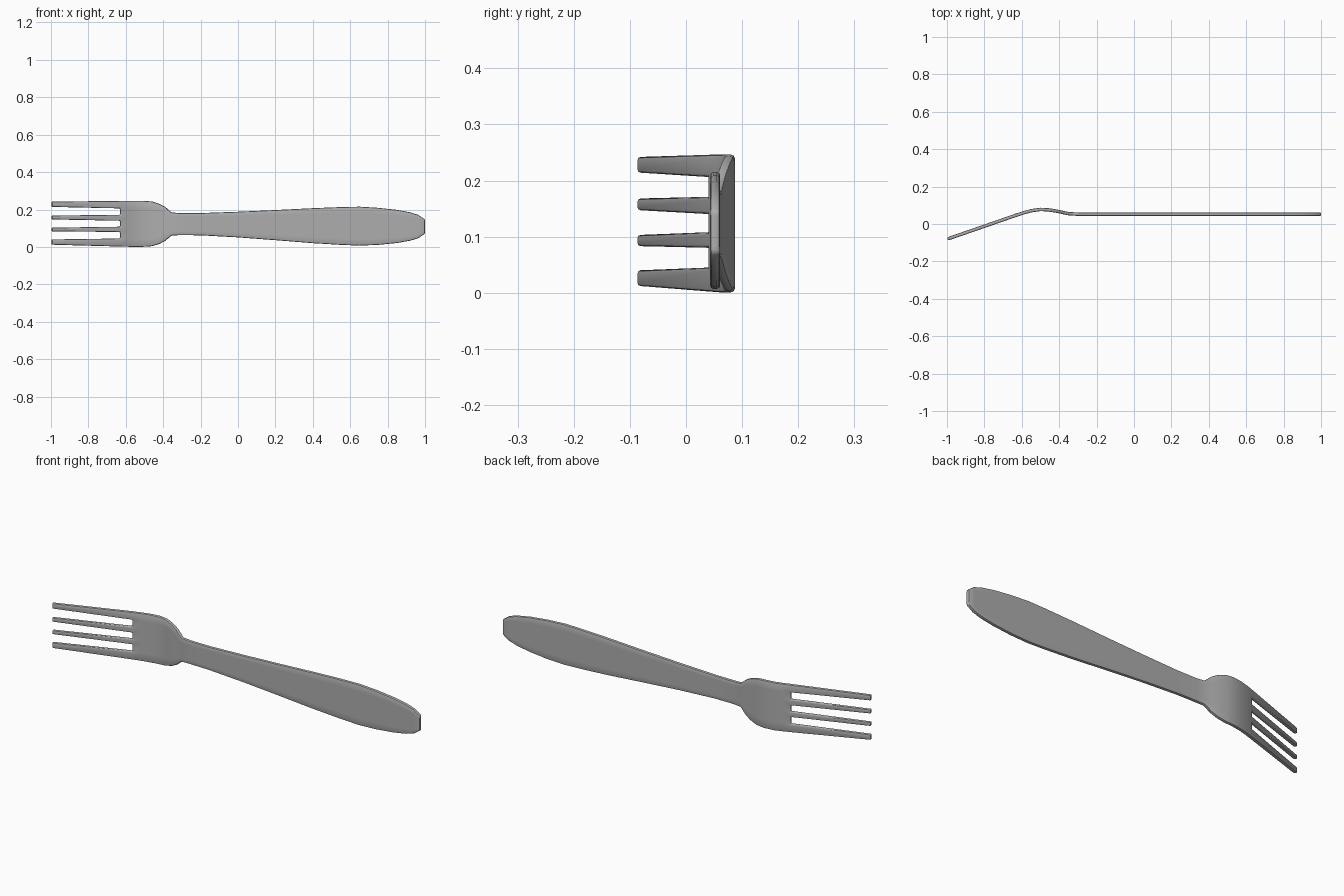
import bpy, bmesh, math

THICK = 0.018

# Stations along the fork: x, y bend, lower edge z, upper edge z
stations = [
    (-0.997, -0.080, 0.011, 0.243),
    (-0.63, 0.047, 0.002, 0.246),
    (-0.59, 0.060, 0.001, 0.246),
    (-0.55, 0.071, 0.000, 0.246),
    (-0.50, 0.078, 0.001, 0.246),
    (-0.46, 0.076, 0.004, 0.243),
    (-0.42, 0.070, 0.016, 0.230),
    (-0.39, 0.064, 0.032, 0.214),
    (-0.355, 0.056, 0.061, 0.184),
    (-0.31, 0.053, 0.063, 0.181),
    (-0.20, 0.052, 0.062, 0.181),
    (0.00, 0.052, 0.051, 0.188),
    (0.20, 0.052, 0.036, 0.197),
    (0.40, 0.052, 0.020, 0.207),
    (0.55, 0.052, 0.011, 0.213),
    (0.65, 0.052, 0.007, 0.215),
    (0.75, 0.052, 0.011, 0.209),
    (0.85, 0.052, 0.021, 0.198),
    (0.92, 0.052, 0.033, 0.185),
    (0.965, 0.052, 0.047, 0.171),
    (1.0, 0.052, 0.071, 0.146),
]
# Tine edges as z values at the tips and at the roots
tips = [0.012, 0.040, 0.083, 0.103, 0.147, 0.168, 0.214, 0.242]
roots = [0.002, 0.045, 0.080, 0.108, 0.140, 0.171, 0.206, 0.246]
fractions = [(z - roots[0]) / (roots[-1] - roots[0]) for z in roots]

# Flat bent sheet: strips run lengthwise, gaps between tines left open
bm = bmesh.new()
rows = []
for i, (x, y, lo, hi) in enumerate(stations):
    zs = tips if i == 0 else [lo + f * (hi - lo) for f in fractions]
    rows.append([bm.verts.new((x, y, z)) for z in zs])
for i in range(len(rows) - 1):
    for j in range(7):
        if i == 0 and j % 2:
            continue
        bm.faces.new((rows[i][j], rows[i + 1][j], rows[i + 1][j + 1], rows[i][j + 1]))
bmesh.ops.recalc_face_normals(bm, faces=bm.faces)
mesh = bpy.data.meshes.new("fork")
bm.to_mesh(mesh)
bm.free()
fork = bpy.data.objects.new("fork", mesh)
bpy.context.collection.objects.link(fork)

# Dark steel
steel = bpy.data.materials.new("dark_steel")
steel.diffuse_color = (0.42, 0.42, 0.42, 1.0)
mesh.materials.append(steel)

# Metal thickness and softened rim
solid = fork.modifiers.new("thickness", 'SOLIDIFY')
solid.thickness = THICK
solid.offset = 0
bevel = fork.modifiers.new("rim", 'BEVEL')
bevel.width = 0.006
bevel.segments = 2
bevel.limit_method = 'ANGLE'
bevel.angle_limit = math.radians(45)

bpy.context.view_layer.objects.active = fork
fork.select_set(True)
bpy.ops.object.convert(target='MESH')
bpy.ops.object.shade_smooth_by_angle(angle=math.radians(40))
